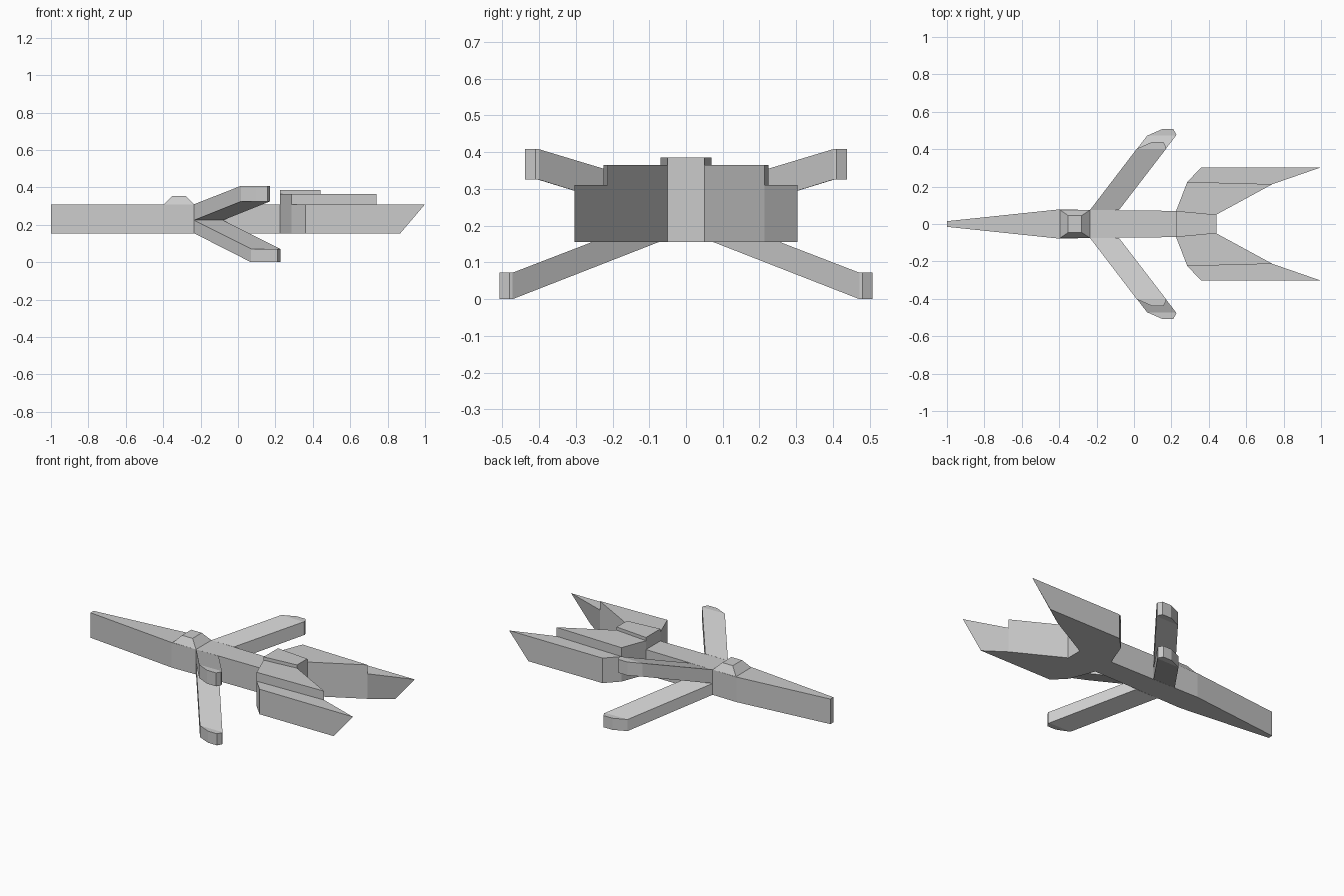
import bpy

if "Cube" in bpy.data.objects:
    bpy.data.objects.remove(bpy.data.objects["Cube"])


def make_mesh(name, verts, faces):
    me = bpy.data.meshes.new(name)
    me.from_pydata(verts, [], faces)
    me.update()
    ob = bpy.data.objects.new(name, me)
    bpy.context.collection.objects.link(ob)
    return ob


def side_faces(n):
    return [(i, (i + 1) % n, (i + 1) % n + n, i + n) for i in range(n)]


def mirrored(half):
    # half outline on +y, completed on -y, wound counter-clockwise
    full = half + [(x, -y) for x, y in reversed(half)]
    return full[::-1]


def prism(name, half, z0, z1, top=None):
    low, high = mirrored(half), mirrored(top or half)
    n = len(low)
    verts = [(x, y, z0) for x, y in low] + [(x, y, z1) for x, y in high]
    faces = side_faces(n) + [tuple(range(n))[::-1], tuple(range(n, 2 * n))]
    return make_mesh(name, verts, faces)


def wing(name, root_z, tip_z, tip):
    # sloping arm with a level, chamfered tip, mirrored to the other side
    outline = [(-0.235, 0.075), (-0.08, 0.075)] + tip
    n = len(outline)
    verts = []
    for k in (0, 1):
        verts += [(x, y, root_z[k] if i < 2 else tip_z[k])
                  for i, (x, y) in enumerate(outline)]
    arm = (0, 1, 2, n - 1)
    end = tuple(range(2, n))
    faces = side_faces(n)
    for f in (arm, end):
        faces += [f[::-1], tuple(i + n for i in f)]
    ob = make_mesh(name, verts, faces)
    m = ob.modifiers.new("mirror", 'MIRROR')
    m.use_axis = (False, True, False)


# Long tapered fuselage
prism("fuselage", [(-1, 0.015), (-0.4, 0.078), (-0.235, 0.075), (0.225, 0.07)],
      0.155, 0.31)

# Cockpit canopy
prism("canopy", [(-0.395, 0.075), (-0.235, 0.075)], 0.31, 0.355,
      [(-0.352, 0.045), (-0.28, 0.045)])

# Forked tail with raked ends
front = [(0.225, 0.07), (0.285, 0.225), (0.36, 0.303)]
inner = [(0.74, 0.213), (0.44, 0.05)]
prism("forked_tail", front + [(0.868, 0.303)] + inner, 0.155, 0.31,
      front + [(1.0, 0.303)] + inner)

# Raised deck and central spine on the tail
prism("tail_deck", front[:2] + inner, 0.31, 0.365)
prism("tail_spine", [(0.225, 0.07), (0.44, 0.05)], 0.365, 0.385)

# Upper and lower wing pairs
wing("upper_wings", (0.225, 0.31), (0.325, 0.408),
     [(0.17, 0.4), (0.172, 0.41), (0.157, 0.438), (0.095, 0.438), (0.015, 0.402)])
wing("lower_wings", (0.155, 0.225), (0.0, 0.072),
     [(0.224, 0.472), (0.226, 0.48), (0.21, 0.507), (0.15, 0.507), (0.07, 0.472)])
